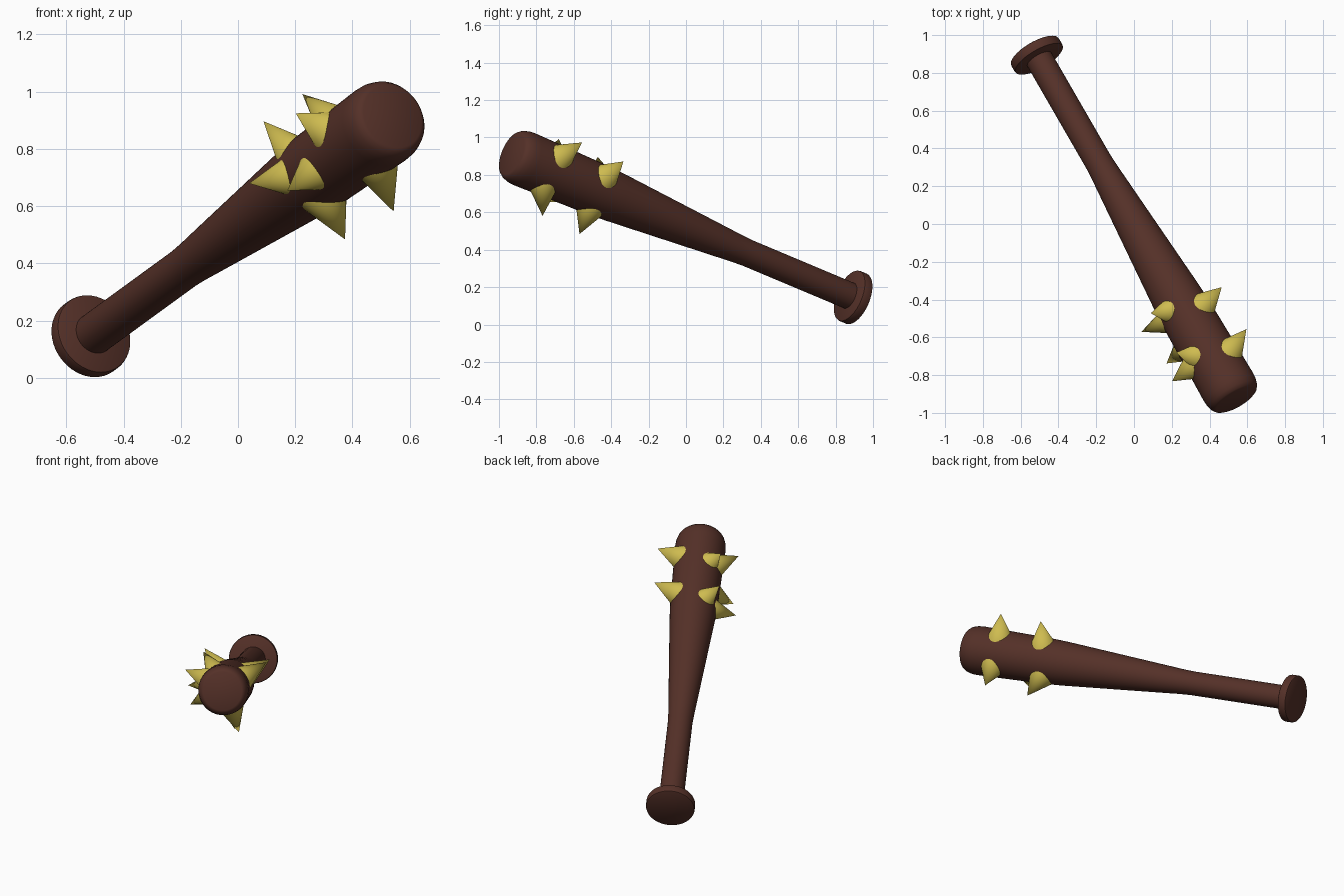
import bpy, bmesh
from math import sin, cos, pi, radians
from mathutils import Vector, Matrix

if "Cube" in bpy.data.objects:
    bpy.data.objects.remove(bpy.data.objects["Cube"])

# Club frame: origin at the knob's outer face, axis towards the head
ORIGIN = Vector((-0.527, 0.916, 0.136))
PITCH, YAW = radians(20), radians(30)
AXIS = Vector((cos(PITCH) * sin(YAW), -cos(PITCH) * cos(YAW), sin(PITCH)))
SIDE = Vector((cos(YAW), sin(YAW), 0))
UP = SIDE.cross(AXIS)


def material(name, color):
    m = bpy.data.materials.new(name)
    m.diffuse_color = color
    m.use_nodes = True
    m.node_tree.nodes["Principled BSDF"].inputs["Base Color"].default_value = m.diffuse_color
    return m


def on_club(s, angle, r):
    """Point at distance s along the club, angle in degrees from its upper side."""
    a = radians(angle)
    return ORIGIN + AXIS * s + (UP * cos(a) + SIDE * sin(a)) * r


def finish(name, bm, mat, angle):
    bmesh.ops.recalc_face_normals(bm, faces=bm.faces)
    mesh = bpy.data.meshes.new(name)
    bm.to_mesh(mesh)
    bm.free()
    ob = bpy.data.objects.new(name, mesh)
    bpy.context.collection.objects.link(ob)
    mesh.materials.append(mat)
    bpy.ops.object.select_all(action='DESELECT')
    ob.select_set(True)
    bpy.context.view_layer.objects.active = ob
    bpy.ops.object.shade_smooth_by_angle(angle=radians(angle))


def lathe(name, profile, mat, n=48):
    """Turned solid from (distance, radius) pairs, capped at both ends."""
    bm = bmesh.new()
    rings = [[bm.verts.new(on_club(s, 360 * i / n, r)) for i in range(n)]
             for s, r in profile]
    for a, b in zip(rings, rings[1:]):
        for i in range(n):
            j = (i + 1) % n
            bm.faces.new((a[i], a[j], b[j], b[i]))
    bm.faces.new(rings[0])
    bm.faces.new(rings[-1])
    finish(name, bm, mat, 35)


def spike(name, base, tip, r, mat):
    axis = tip - base
    turn = axis.to_track_quat('Z', 'Y').to_matrix().to_4x4()
    bm = bmesh.new()
    bmesh.ops.create_cone(bm, cap_ends=True, segments=32, radius1=r, radius2=0,
                          depth=axis.length,
                          matrix=Matrix.Translation((base + tip) / 2) @ turn)
    # weld the apex ring into a single point
    bmesh.ops.remove_doubles(bm, verts=bm.verts, dist=1e-5)
    finish(name, bm, mat, 40)


wood = material("dark_wood", (0.09, 0.03, 0.021, 1))
brass = material("yellow_metal", (0.62, 0.50, 0.08, 1))

# Knob at the grip end
lathe("knob", [(0, 0.138), (0.003, 0.143), (0.009, 0.145), (0.045, 0.145),
               (0.052, 0.143), (0.055, 0.138)], wood)

# Straight handle, flaring barrel and rounded head
lathe("bat_body", [(0.03, 0.073), (0.72, 0.073), (0.80, 0.077), (0.88, 0.083),
                   (1.60, 0.135), (1.72, 0.141), (2.18, 0.150), (2.215, 0.148),
                   (2.245, 0.140), (2.263, 0.128), (2.27, 0.115)], wood)

# Spikes: base distance, base angle, tip distance, tip angle, tip radius, base radius
SPIKES = [
    (2.05, 20, 2.025, 18, 0.277, 0.085), (1.72, 3, 1.751, 8, 0.270, 0.085),
    (2.04, 122, 2.012, 124, 0.284, 0.085), (1.74, 122, 1.735, 123, 0.278, 0.083),
    (1.69, 276, 1.662, 276, 0.255, 0.072), (1.86, 299, 1.852, 299, 0.253, 0.078),
    (2.00, 248, 2.035, 248, 0.262, 0.080), (1.68, 219, 1.679, 219, 0.255, 0.070),
    (1.98, 217, 1.945, 216, 0.250, 0.072),
]
for k, (s0, a0, s1, a1, rt, rb) in enumerate(SPIKES, 1):
    spike(f"spike_{k}", on_club(s0, a0, 0.10), on_club(s1, a1, rt), rb, brass)
